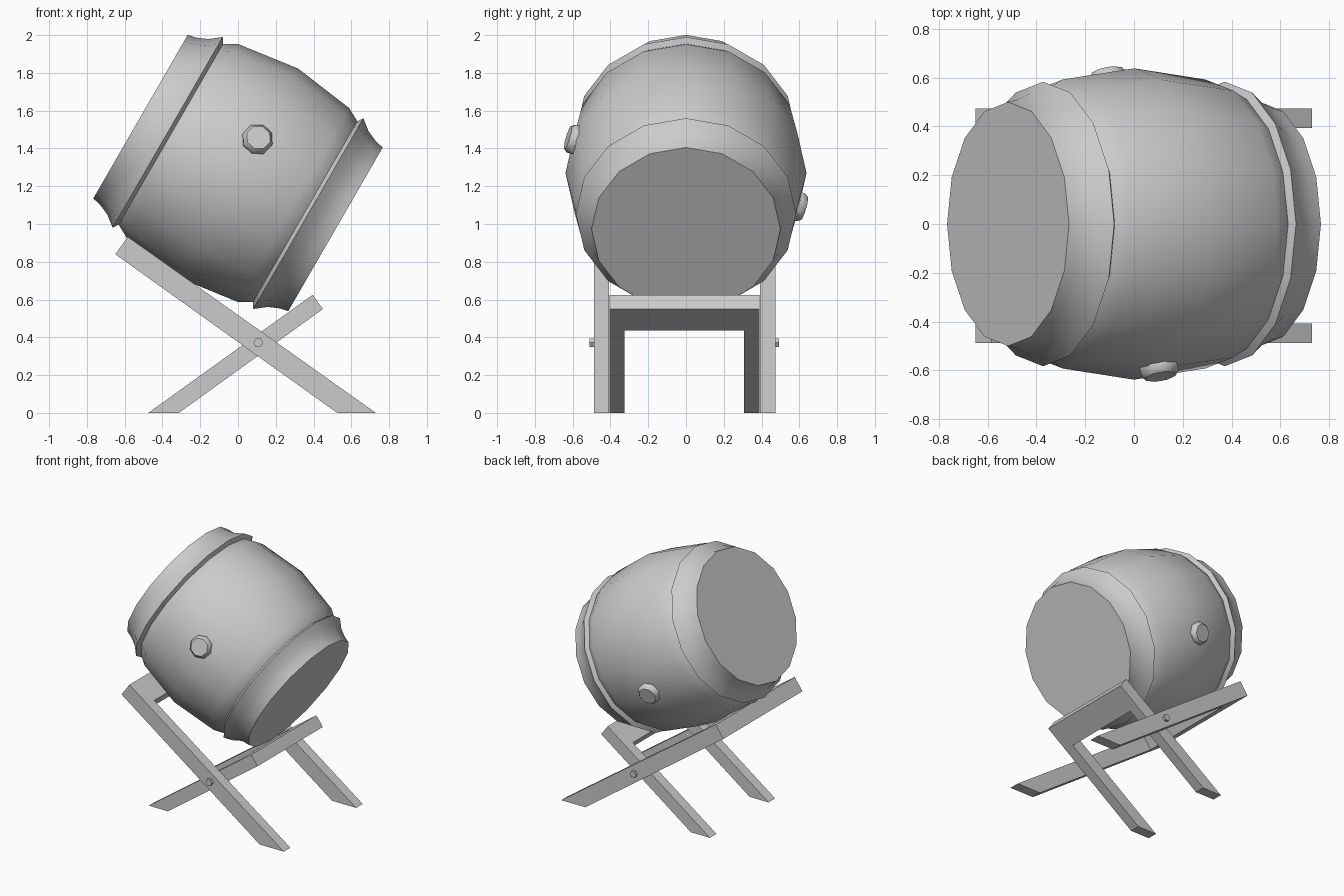
import bpy, bmesh, math
from mathutils import Matrix, Vector

cube = bpy.data.objects.get("Cube")
if cube:
    bpy.data.objects.remove(cube)

grey = bpy.data.materials.new("plain_grey")
grey.use_nodes = True
colour = (0.6, 0.6, 0.6, 1)
grey.diffuse_color = colour
grey.node_tree.nodes["Principled BSDF"].inputs["Base Color"].default_value = colour


def finish(name, bm, matrix=Matrix(), smooth=None):
    bmesh.ops.recalc_face_normals(bm, faces=bm.faces)
    bm.transform(matrix)
    mesh = bpy.data.meshes.new(name)
    bm.to_mesh(mesh)
    bm.free()
    mesh.materials.append(grey)
    obj = bpy.data.objects.new(name, mesh)
    bpy.context.collection.objects.link(obj)
    if smooth:
        bpy.ops.object.select_all(action='DESELECT')
        obj.select_set(True)
        bpy.context.view_layer.objects.active = obj
        bpy.ops.object.shade_smooth_by_angle(angle=math.radians(smooth))
    return obj


def lathe(name, profile, sides, matrix, smooth=None, start=0):
    """Revolve (radius, height) points about local z."""
    bm = bmesh.new()
    turn = Matrix.Rotation(start, 3, 'Z')
    verts = [bm.verts.new(turn @ Vector((r, 0, h))) for r, h in profile]
    edges = [bm.edges.new(pair) for pair in zip(verts, verts[1:])]
    bmesh.ops.spin(bm, geom=verts + edges, axis=(0, 0, 1), cent=(0, 0, 0),
                   angle=math.tau, steps=sides, use_merge=False)
    bmesh.ops.remove_doubles(bm, verts=bm.verts, dist=0.0005)
    return finish(name, bm, matrix, smooth)


def prism(name, outline, y0, y1):
    """Extrude an (x, z) outline from y0 to y1."""
    bm = bmesh.new()
    face = bm.faces.new([bm.verts.new((p.x, y0, p.y)) for p in outline])
    new = bmesh.ops.extrude_face_region(bm, geom=[face])["geom"]
    bmesh.ops.translate(bm, vec=(0, y1 - y0, 0),
                        verts=[v for v in new if isinstance(v, bmesh.types.BMVert)])
    return finish(name, bm)


# Drum: local z runs along the tilted axis, local x points up from it
tilt = Matrix.Translation((0, 0, 1.27)) @ Matrix.Rotation(math.radians(30), 4, 'Y') \
    @ Matrix.Rotation(math.radians(90), 4, 'Y') @ Matrix.Rotation(math.pi, 4, 'Z')

half = [(0.638, 0), (0.592, 0.338), (0.553, 0.41), (0.48, 0.5), (0, 0.5)]
shell = [(r, -h) for r, h in reversed(half)] + half[1:]
lathe("drum_shell", shell, 16, tilt, 40)

# Drum heads with their flared skirts
head = [(0, 0.596), (0.5, 0.596), (0.51, 0.55), (0.536, 0.49), (0.583, 0.43), (0.545, 0.405)]
for side, sign in (("upper", -1), ("lower", 1)):
    lathe(side + "_drum_head", [(r, sign * h) for r, h in head], 16, tilt, 40)

# Side knobs, opposite one another
knob = [(0.065, 0.56), (0.083, 0.615), (0.083, 0.64), (0.066, 0.662), (0, 0.662)]
for side, out in (("front", Vector((0.105, -0.605, 0.182))),
                  ("back", Vector((-0.105, 0.605, -0.182)))):
    aim = out.to_track_quat('Z', 'Y').to_matrix().to_4x4()
    lathe(side + "_knob", knob, 8, Matrix.Translation((0, 0, 1.27)) @ aim, 40, math.pi / 8)


# Crossed stand: each frame has two legs joined by a bar at the top
def frame(name, foot_a, foot_b, top_a, top_b, bar, y0, y1):
    foot_a, foot_b, top_a, top_b = map(Vector, (foot_a, foot_b, top_a, top_b))
    width = 0.08
    leg = [foot_a, foot_b, top_b, top_a]
    prism(name + "_front_leg", leg, y0, y0 + width)
    prism(name + "_back_leg", leg, y1 - width, y1)
    low_a = top_a + (foot_a - top_a).normalized() * bar
    low_b = top_b + (foot_b - top_b).normalized() * bar
    prism(name + "_crossbar", [low_a, low_b, top_b, top_a], y0 + width, y1 - width)


frame("outer_frame", (0.525, 0), (0.73, 0), (-0.65, 0.84), (-0.583, 0.932), 0.19, -0.487, 0.473)
frame("inner_frame", (-0.475, 0), (-0.313, 0), (0.395, 0.625), (0.45, 0.55), 0.195, -0.405, 0.388)

# Pivot bolts through the legs
bolt = [(0, 0), (0.026, 0), (0.026, 0.1), (0, 0.1)]
for side, y in (("front", -0.51), ("back", 0.393)):
    place = Matrix.Translation((0.107, y + 0.1, 0.372)) @ Matrix.Rotation(math.pi / 2, 4, 'X')
    lathe(side + "_pivot_bolt", bolt, 6, place)
